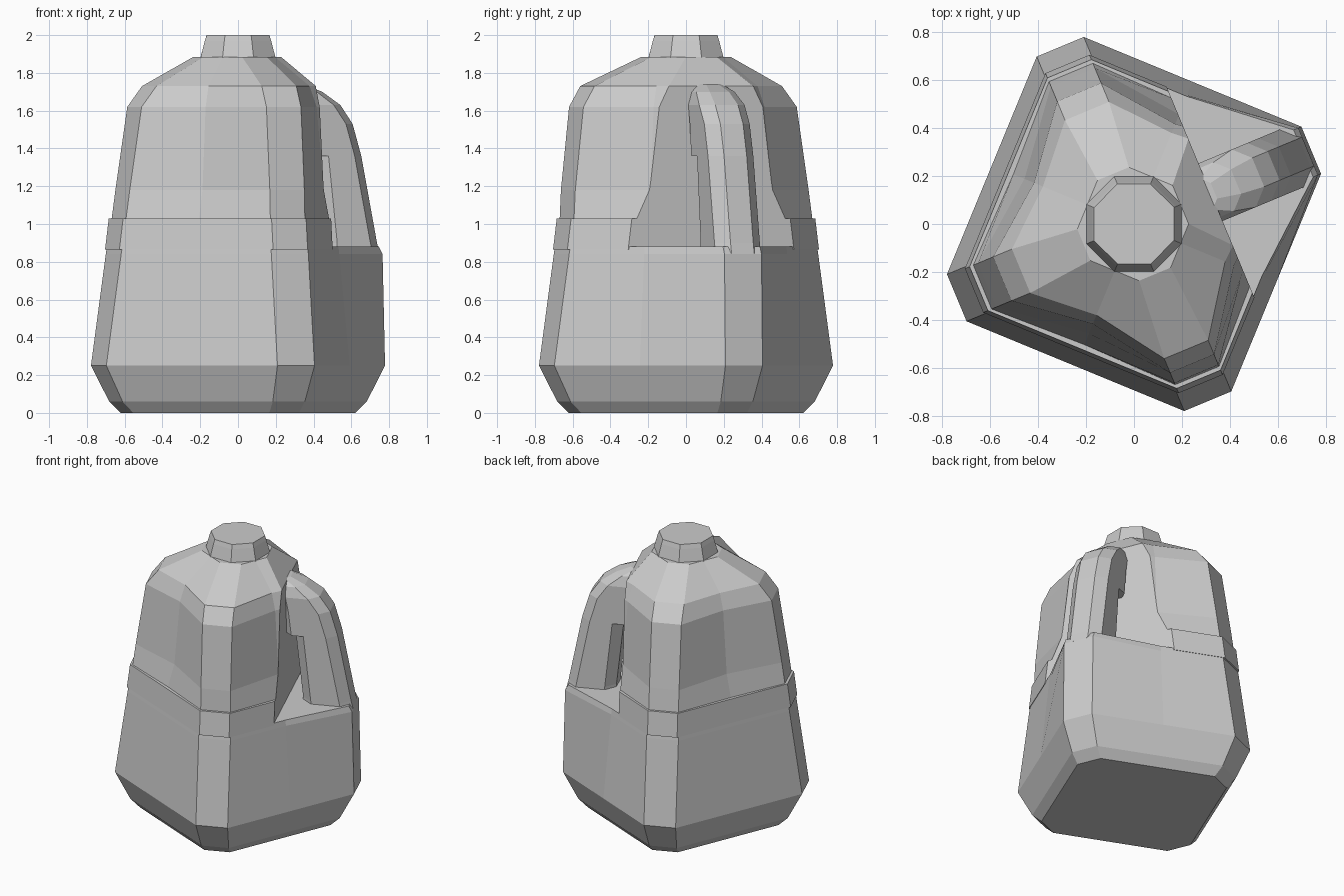
import bpy, bmesh, math
from mathutils import Vector, Matrix

if "Cube" in bpy.data.objects:
    bpy.data.objects.remove(bpy.data.objects["Cube"])

TURN = Matrix.Rotation(math.radians(-22.4), 4, 'Z')   # whole jug is turned on its base
DIAG = Vector((1, 1, 0)).normalized()                 # direction of the handle corner
SIDE = Vector((1, -1, 0)).normalized()
UP = Vector((0, 0, 1))


def section(half, chamfer, pinch=0.0, grip=0.0, front=0.0):
    """Chamfered square; side middles pinched in, grip and front corners adjustable."""
    pts = []
    for i in range(4):
        h = half + {0: grip, 3: front}.get(i, 0)
        a = i * math.pi / 2
        for x, y in [(h, h - chamfer), (h - chamfer, h), (0, half - pinch)]:
            pts.append((x * math.cos(a) - y * math.sin(a),
                        x * math.sin(a) + y * math.cos(a)))
    return pts


def loft(bm, rings):
    """Skin a list of closed 3D rings and cap both ends."""
    rows = [[bm.verts.new(p) for p in r] for r in rings]
    n = len(rows[0])
    for a, b in zip(rows, rows[1:]):
        for i in range(n):
            j = (i + 1) % n
            bm.faces.new((a[i], a[j], b[j], b[i]))
    bm.faces.new(rows[0][::-1])
    bm.faces.new(rows[-1])


def slice_off(bm, co, no):
    """Remove everything beyond a plane and close the hole."""
    cut = bmesh.ops.bisect_plane(bm, geom=bm.verts[:] + bm.edges[:] + bm.faces[:],
                                 plane_co=co, plane_no=no, clear_outer=True)
    edges = [e for e in cut['geom_cut'] if isinstance(e, bmesh.types.BMEdge)]
    bmesh.ops.contextual_create(bm, geom=edges)


def finish(name, bm):
    bmesh.ops.recalc_face_normals(bm, faces=bm.faces)
    bm.transform(TURN)
    me = bpy.data.meshes.new(name)
    bm.to_mesh(me)
    bm.free()
    ob = bpy.data.objects.new(name, me)
    bpy.context.collection.objects.link(ob)
    return ob


# Lower body: square tank with a full-width corner under the handle
bm = bmesh.new()
rows = [(0.0, 0.51, 0.12, 0), (0.06, 0.56, 0.13, 0), (0.25, 0.64, 0.15, 0),
        (0.84, 0.58, 0.15, 0.05), (0.88, 0.575, 0.15, 0.04)]
loft(bm, [[(x, y, z) for x, y in section(h, c, 0, g)] for z, h, c, g in rows])
finish("lower_body", bm)

# Upper body: band, pinched sides and shoulders, handle corner sliced away
bm = bmesh.new()
rows = [(0.865, 0.58, 0.14, 0, 0), (1.03, 0.565, 0.14, 0, 0), (1.03, 0.553, 0.14, 0.01, 0),
        (1.18, 0.538, 0.14, 0.045, 0.01), (1.62, 0.49, 0.14, 0.04, 0.025),
        (1.73, 0.43, 0.14, 0.02, 0.04), (1.885, 0.21, 0.10, 0, 0)]
loft(bm, [[(x, y, z) for x, y in section(h, c, p, 0, f)] for z, h, c, p, f in rows])
slice_off(bm, DIAG * 0.345, DIAG)
slice_off(bm, DIAG * 0.21 + UP * 1.885, DIAG * 0.75 + UP * 0.66)
finish("upper_body", bm)

# Handle: chamfered sections between an inner and an outer profile
bm = bmesh.new()
rows = [(0.84, 0.45, 0.785, 0.13), (0.90, 0.45, 0.77, 0.13), (1.36, 0.40, 0.68, 0.13),
        (1.36, 0.32, 0.68, 0.13), (1.53, 0.30, 0.63, 0.13), (1.63, 0.28, 0.56, 0.13),
        (1.70, 0.25, 0.46, 0.11), (1.74, 0.22, 0.36, 0.07)]
rings = []
for z, d_in, d_out, w in rows:
    c, r = (d_in + d_out) / 2, (d_out - d_in) / 2
    k, m = w * 0.5, r - w * 0.5
    outline = [(r, k), (m, w), (-m, w), (-r, k), (-r, -k), (-m, -w), (m, -w), (r, -k)]
    rings.append([DIAG * (c + u) + SIDE * v + UP * z for u, v in outline])
loft(bm, rings)
finish("handle", bm)

# Neck with a capped top
bm = bmesh.new()
loft(bm, [[(r * math.cos(a), r * math.sin(a), z)
           for a in [i * math.pi / 4 for i in range(8)]]
          for r, z in [(0.21, 1.84), (0.215, 1.88), (0.19, 1.97), (0.18, 2.0)]])
finish("neck", bm)
